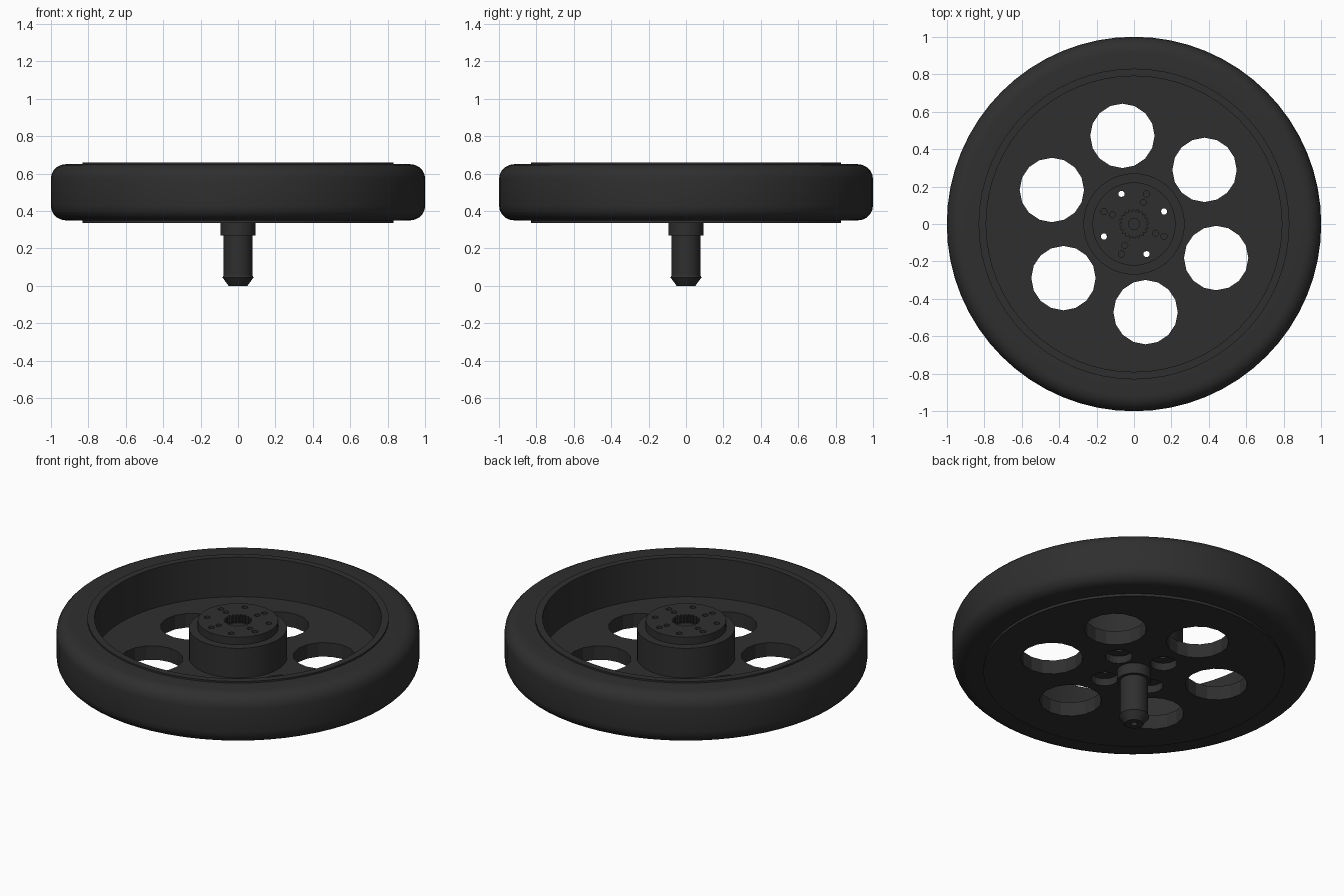
import bpy, bmesh
from math import cos, sin, pi, radians

if "Cube" in bpy.data.objects:
    bpy.data.objects.remove(bpy.data.objects["Cube"])

rubber = bpy.data.materials.new("dark_rubber")
rubber.diffuse_color = (0.028, 0.028, 0.028, 1)
rubber.use_nodes = True
rubber.node_tree.nodes["Principled BSDF"].inputs["Base Color"].default_value = rubber.diffuse_color


def finish(name, bm, smooth=None):
    bmesh.ops.recalc_face_normals(bm, faces=bm.faces)
    me = bpy.data.meshes.new(name)
    bm.to_mesh(me)
    bm.free()
    ob = bpy.data.objects.new(name, me)
    bpy.context.collection.objects.link(ob)
    me.materials.append(rubber)
    if smooth:
        bpy.ops.object.select_all(action='DESELECT')
        ob.select_set(True)
        bpy.context.view_layer.objects.active = ob
        bpy.ops.object.shade_smooth_by_angle(angle=radians(smooth))
    return ob


def lathe(name, profile, sides, closed=True, smooth=None):
    """Spin an (r, z) profile around the z axis."""
    bm = bmesh.new()
    rings = []
    for r, z in profile:
        if r == 0:
            rings.append([bm.verts.new((0, 0, z))] * sides)
        else:
            rings.append([bm.verts.new((r * cos(2 * pi * i / sides),
                                        r * sin(2 * pi * i / sides), z))
                          for i in range(sides)])
    pairs = list(zip(rings, rings[1:]))
    if closed:
        pairs.append((rings[-1], rings[0]))
    for a, b in pairs:
        for i in range(sides):
            j = (i + 1) % sides
            bm.faces.new(dict.fromkeys((a[i], a[j], b[j], b[i])))
    return finish(name, bm, smooth)


def prism(bm, points, z0, z1):
    low = [bm.verts.new((x, y, z0)) for x, y in points]
    high = [bm.verts.new((x, y, z1)) for x, y in points]
    bm.faces.new(low[::-1])
    bm.faces.new(high)
    n = len(points)
    for i in range(n):
        j = (i + 1) % n
        bm.faces.new((low[i], low[j], high[j], high[i]))


def ring_of_holes(bm, count, start, dist, r, z0, z1, sides):
    for k in range(count):
        a = radians(start) + 2 * pi * k / count
        prism(bm, [(dist * cos(a) + r * cos(2 * pi * i / sides),
                    dist * sin(a) + r * sin(2 * pi * i / sides))
                   for i in range(sides)], z0, z1)


def cut(ob, bm):
    cutter = finish("cutter", bm)
    cutter.hide_render = True
    mod = ob.modifiers.new("holes", 'BOOLEAN')
    mod.operation = 'DIFFERENCE'
    mod.solver = 'EXACT'
    mod.object = cutter
    bpy.context.view_layer.objects.active = ob
    bpy.ops.object.modifier_apply(modifier=mod.name)
    bpy.data.objects.remove(cutter)


# Tyre with rounded shoulders
R = 0.08
arc = [i * pi / 2 / 5 for i in range(6)]
tyre = [(0.82, 0.35)]
tyre += [(1 - R + R * sin(a), 0.35 + R - R * cos(a)) for a in arc]
tyre += [(1 - R + R * cos(a), 0.65 - R + R * sin(a)) for a in arc]
tyre += [(0.82, 0.65)]
lathe("tyre", tyre, 64, smooth=30)

# Dished wheel: rim, web and hub boss in one turned piece
wheel = lathe("wheel_rim", [(0.09, 0.335), (0.83, 0.335), (0.83, 0.66),
                            (0.79, 0.66), (0.79, 0.42), (0.27, 0.42),
                            (0.27, 0.60), (0.09, 0.60)], 64, smooth=30)
bm = bmesh.new()
ring_of_holes(bm, 6, 37.5, 0.475, 0.172, 0.2, 0.5, 16)
cut(wheel, bm)

# Counterbores and screw holes under the hub
bm = bmesh.new()
ring_of_holes(bm, 4, 22.5, 0.183, 0.075, 0.2, 0.38, 20)
cut(wheel, bm)
bm = bmesh.new()
ring_of_holes(bm, 4, 22.5, 0.178, 0.02, 0.3, 0.7, 12)
cut(wheel, bm)

# Mounting plate on the hub, with bolt holes and a splined bore
plate = lathe("mounting_plate", [(0, 0.60), (0.222, 0.60), (0.222, 0.645),
                                 (0, 0.645)], 48, closed=False, smooth=30)
bm = bmesh.new()
ring_of_holes(bm, 8, 22.5, 0.174, 0.017, 0.5, 0.7, 12)
ring_of_holes(bm, 4, 67, 0.125, 0.016, 0.5, 0.7, 12)
teeth = 20
prism(bm, [((0.078 if i % 4 < 2 else 0.065) * cos(pi * i / (2 * teeth)),
            (0.078 if i % 4 < 2 else 0.065) * sin(pi * i / (2 * teeth)))
           for i in range(4 * teeth)], 0.5, 0.7)
cut(plate, bm)

# Axle shaft with collar, chamfered tip and centre-drilled ends
lathe("axle_shaft", [(0, 0.03), (0.018, 0.03), (0.018, 0.0), (0.05, 0.0),
                     (0.083, 0.045), (0.077, 0.055), (0.077, 0.27),
                     (0.094, 0.27), (0.094, 0.345), (0.085, 0.345),
                     (0.085, 0.59), (0.03, 0.59), (0.03, 0.55), (0, 0.55)],
      32, closed=False, smooth=30)
